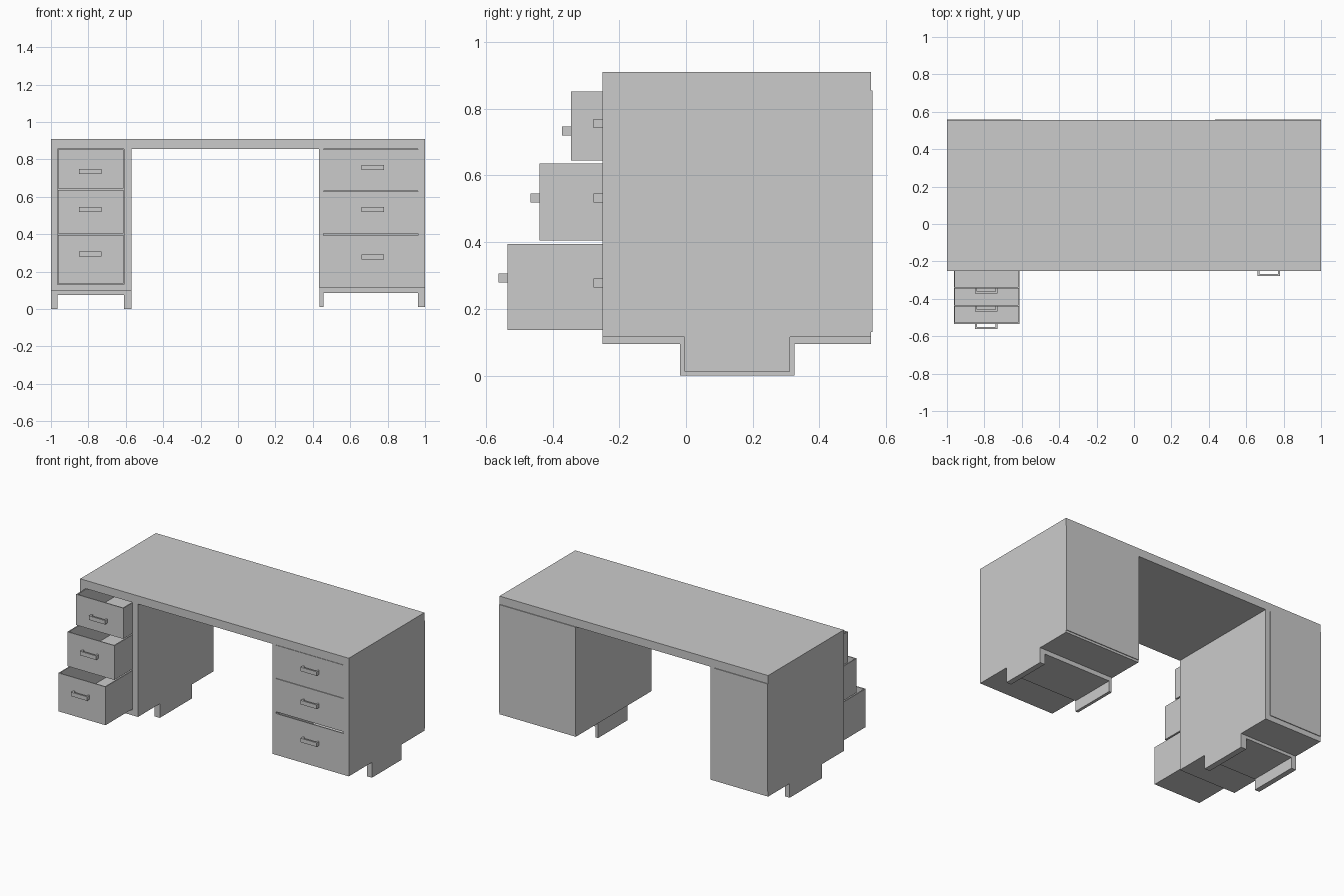
import bpy, bmesh

if "Cube" in bpy.data.objects:
    bpy.data.objects.remove(bpy.data.objects["Cube"])

Y0, Y1 = -0.25, 0.555      # desk front and back planes
TOP_UNDER = 0.855          # underside of the desktop


def add_box(bm, x0, x1, y0, y1, z0, z1):
    verts = bmesh.ops.create_cube(bm, size=1)["verts"]
    for v in verts:
        v.co.x = x1 if v.co.x > 0 else x0
        v.co.y = y1 if v.co.y > 0 else y0
        v.co.z = z1 if v.co.z > 0 else z0
    return verts


def finish(name, bm):
    bm.normal_update()
    mesh = bpy.data.meshes.new(name)
    bm.to_mesh(mesh)
    bm.free()
    obj = bpy.data.objects.new(name, mesh)
    bpy.context.collection.objects.link(obj)
    return obj


def boxes(name, *dims):
    bm = bmesh.new()
    for d in dims:
        add_box(bm, *d)
    return finish(name, bm)


def drawer(name, x0, x1, z0, z1, front, depth):
    # open-topped tray: inset the top face and push it down to the floor
    bm = bmesh.new()
    add_box(bm, x0, x1, front, front + depth, z0, z1)
    bm.normal_update()
    top = [f for f in bm.faces if f.normal.z > 0.9]
    bmesh.ops.inset_region(bm, faces=top, thickness=0.01)
    res = bmesh.ops.extrude_face_region(bm, geom=top)
    verts = [g for g in res["geom"] if isinstance(g, bmesh.types.BMVert)]
    bmesh.ops.delete(bm, geom=[f for f in top if f.is_valid], context="FACES")
    bmesh.ops.translate(bm, verts=verts, vec=(0, 0, 0.04 - (z1 - z0)))
    bmesh.ops.recalc_face_normals(bm, faces=bm.faces)
    return finish(name, bm)


def handle(name, x, z, front):
    # grip bar on two posts
    w, h = 0.06, 0.0135
    boxes(name,
          (x - w, x + w, front - 0.027, front - 0.016, z - h, z + h),
          (x - w, x - w + 0.011, front - 0.016, front, z - h, z + h),
          (x + w - 0.011, x + w, front - 0.016, front, z - h, z + h))


def pedestal(side, x0, x1, in0, in1, bottom, floor):
    # hollow cabinet: two sides, bottom and back
    boxes(side + "_cabinet",
          (x0, in0, Y0, Y1, bottom, TOP_UNDER),
          (in1, x1, Y0, Y1, bottom, TOP_UNDER),
          (in0, in1, Y0, Y1, bottom, floor),
          (in0, in1, Y1 - 0.02, Y1, floor, TOP_UNDER))


def feet(side, x0, x1, a, b, y0, y1, z0, plate, bottom):
    # inverted U base: plate with a runner at each end
    boxes(side + "_foot_base",
          (x0, a, y0, y1, z0, bottom),
          (b, x1, y0, y1, z0, bottom),
          (a, b, y0, y1, plate, bottom))


# Desktop
boxes("desktop", (-1, 1, Y0, Y1, TOP_UNDER, 0.91))

# Cabinets, bases and raised back panels
pedestal("left", -1, -0.57, -0.965, -0.61, 0.095, 0.13)
pedestal("right", 0.432, 1, 0.458, 0.962, 0.115, 0.14)
feet("left", -1, -0.57, -0.965, -0.61, -0.018, 0.325, 0.0, 0.075, 0.095)
feet("right", 0.437, 1, 0.457, 0.963, -0.004, 0.312, 0.012, 0.085, 0.115)
boxes("left_back_panel", (-1, -0.605, Y1, 0.56, 0.13, TOP_UNDER))
boxes("right_back_panel", (0.432, 1, Y1, 0.56, 0.13, TOP_UNDER))

# Left drawers, pulled out progressively further toward the bottom
for part, z0, z1, front, hz in (("top", 0.645, 0.852, -0.345, 0.734),
                                ("middle", 0.405, 0.636, -0.44, 0.532),
                                ("bottom", 0.137, 0.395, -0.535, 0.293)):
    drawer(f"left_{part}_drawer", -0.963, -0.612, z0, z1, front, 0.75)
    handle(f"left_{part}_handle", -0.79, hz, front)

# Right drawers, closed flush with the cabinet front
for part, z0, z1, hz in (("top", 0.631, 0.853, 0.756),
                         ("middle", 0.405, 0.628, 0.533),
                         ("bottom", 0.14, 0.393, 0.278)):
    drawer(f"right_{part}_drawer", 0.458, 0.962, z0, z1, Y0, 0.75)
    handle(f"right_{part}_handle", 0.72, hz, Y0)
